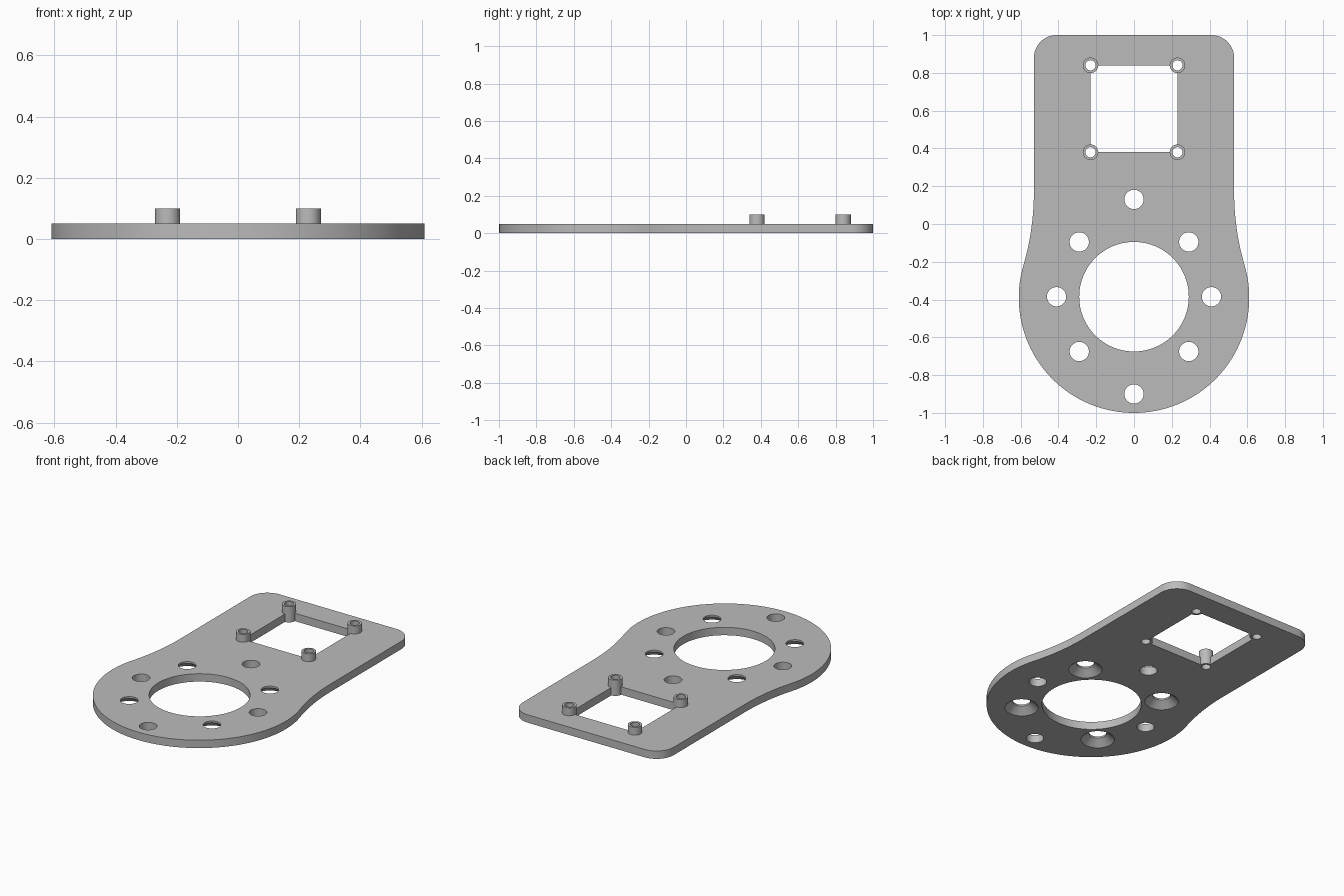
import bpy, bmesh, math
from mathutils import Vector

if "Cube" in bpy.data.objects:
    bpy.data.objects.remove(bpy.data.objects["Cube"])

THICK = 0.05               # plate thickness
CY, R = -0.39, 0.61        # round end centre and radius
W = 0.53                   # half width of the tab
CORNER = 0.12              # tab corner radius
BLEND = 1.39               # radius of the concave neck
SQ, SQ_Y = 0.23, 0.61      # square window half size and centre

grey = bpy.data.materials.new("grey")
grey.diffuse_color = (0.5, 0.5, 0.5, 1)
grey.use_nodes = True
grey.node_tree.nodes["Principled BSDF"].inputs["Base Color"].default_value = grey.diffuse_color


def arc(cx, cy, r, a0, a1, n):
    return [(cx + r * math.cos(a0 + (a1 - a0) * i / n),
             cy + r * math.sin(a0 + (a1 - a0) * i / n)) for i in range(n + 1)]


def prism(name, pts, z0, z1):
    bm = bmesh.new()
    face = bm.faces.new([bm.verts.new((x, y, z0)) for x, y in pts])
    ext = bmesh.ops.extrude_face_region(bm, geom=[face])
    bmesh.ops.translate(bm, vec=Vector((0, 0, z1 - z0)),
                        verts=[v for v in ext["geom"] if isinstance(v, bmesh.types.BMVert)])
    return finish(name, bm)


def cylinder(name, x, y, z0, z1, r0, r1=None, n=48):
    bm = bmesh.new()
    bmesh.ops.create_cone(bm, cap_ends=True, segments=n, radius1=r0,
                          radius2=r0 if r1 is None else r1, depth=z1 - z0)
    bmesh.ops.translate(bm, vec=Vector((x, y, (z0 + z1) / 2)), verts=bm.verts)
    return finish(name, bm)


def finish(name, bm):
    bmesh.ops.recalc_face_normals(bm, faces=bm.faces)
    mesh = bpy.data.meshes.new(name)
    bm.to_mesh(mesh)
    bm.free()
    mesh.materials.append(grey)
    ob = bpy.data.objects.new(name, mesh)
    bpy.context.collection.objects.link(ob)
    return ob


def combine(ob, tool, operation):
    mod = ob.modifiers.new("combine", "BOOLEAN")
    mod.operation, mod.object, mod.solver = operation, tool, "EXACT"
    bpy.context.view_layer.objects.active = ob
    bpy.ops.object.modifier_apply(modifier=mod.name)
    bpy.data.objects.remove(tool)


# Plate outline: right half from the bottom up, then mirrored
neck_y = CY + math.sqrt((R + BLEND) ** 2 - (W + BLEND) ** 2)
tangent = math.atan2(neck_y - CY, W + BLEND)
half = arc(0, CY, R, -math.pi / 2, tangent, 48)
half += arc(W + BLEND, neck_y, BLEND, math.pi + tangent, math.pi, 14)[1:]
half += arc(W - CORNER, 1 - CORNER, CORNER, 0, math.pi / 2, 12)
outline = half + [(-x, y) for x, y in reversed(half[1:])]
plate = prism("mounting_plate", outline, 0, THICK)

# Square window
s = SQ
combine(plate, prism("window_cutter", [(-s, SQ_Y - s), (s, SQ_Y - s),
                                       (s, SQ_Y + s), (-s, SQ_Y + s)], -0.1, 0.2), "DIFFERENCE")

# Hollow standoffs on the window corners
corners = [(sx * s, SQ_Y + sy * s) for sx in (-1, 1) for sy in (-1, 1)]
for x, y in corners:
    combine(plate, cylinder("standoff", x, y, 0, 0.1, 0.041), "UNION")
for x, y in corners:
    combine(plate, cylinder("standoff_bore", x, y, -0.1, 0.2, 0.027), "DIFFERENCE")

# Large bore and the plain holes around it
combine(plate, cylinder("centre_bore", 0, CY + 0.005, -0.1, 0.2, 0.29, n=96), "DIFFERENCE")
for x, y in [(-0.41, 0), (0.41, 0), (0, 0.515), (0, -0.515)]:
    combine(plate, cylinder("plain_hole", x, CY + 0.005 + y, -0.1, 0.2, 0.051), "DIFFERENCE")

# Diagonal holes, countersunk from below
for sx in (-1, 1):
    for sy in (-1, 1):
        x, y = sx * 0.29, CY + 0.005 + sy * 0.29
        combine(plate, cylinder("through_hole", x, y, -0.1, 0.2, 0.051), "DIFFERENCE")
        combine(plate, cylinder("countersink", x, y, -0.01, 0.04, 0.11, 0.05), "DIFFERENCE")

# Smooth the curved walls, keep the rims sharp
bpy.ops.object.select_all(action="DESELECT")
plate.select_set(True)
bpy.context.view_layer.objects.active = plate
bpy.ops.object.shade_smooth_by_angle(angle=math.radians(30))
